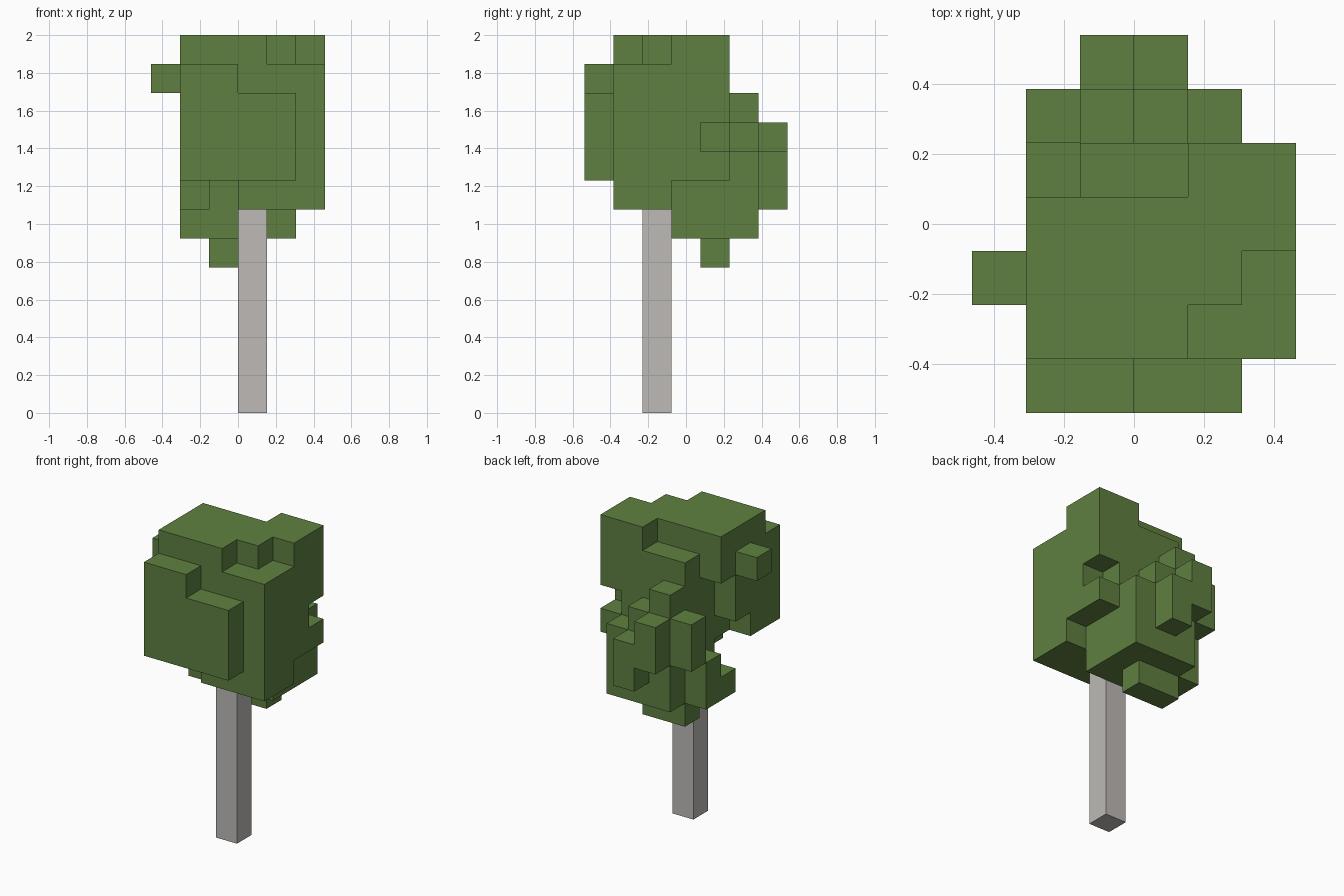
import bpy, bmesh
from itertools import product
from mathutils import Vector

if "Cube" in bpy.data.objects:
    bpy.data.objects.remove(bpy.data.objects["Cube"], do_unlink=True)

CELL = 2 / 13                      # the tree is 6 x 7 x 13 blocks
ORIGIN = Vector((-3, -3.5, 0))


def material(name, rgb):
    mat = bpy.data.materials.new(name)
    mat.use_nodes = True
    colour = (*rgb, 1)
    mat.diffuse_color = colour
    bsdf = mat.node_tree.nodes["Principled BSDF"]
    bsdf.inputs["Base Color"].default_value = colour
    bsdf.inputs["Roughness"].default_value = 0.9
    return mat


def box(x0, x1, y0, y1, z0, z1):
    """Set of block cells in a box."""
    return set(product(range(x0, x1), range(y0, y1), range(z0, z1)))


def build(name, cells, mat):
    """Turn cells into one clean shell of merged flat faces."""
    bm = bmesh.new()
    for cell in cells:
        for axis, sign in product(range(3), (-1, 1)):
            near = list(cell)
            near[axis] += sign
            if tuple(near) in cells:
                continue
            normal, u = Vector(), Vector()
            normal[axis] = sign / 2
            u[(axis + 1) % 3] = 0.5
            v = normal.cross(u) * 2
            mid = Vector(cell) + Vector((0.5, 0.5, 0.5)) + normal + ORIGIN
            corners = (mid - u - v, mid + u - v, mid + u + v, mid - u + v)
            bm.faces.new([bm.verts.new(c * CELL) for c in corners])
    bmesh.ops.remove_doubles(bm, verts=bm.verts, dist=0.001)
    bmesh.ops.dissolve_limit(bm, angle_limit=0.01, verts=bm.verts, edges=bm.edges)
    mesh = bpy.data.meshes.new(name)
    bm.to_mesh(mesh)
    bm.free()
    mesh.materials.append(mat)
    obj = bpy.data.objects.new(name, mesh)
    bpy.context.collection.objects.link(obj)
    return obj


leaf_green = material("leaf green", (0.114, 0.216, 0.051))
bark_grey = material("bark grey", (0.51, 0.49, 0.47))

# Main crown
leaves = box(1, 6, 1, 5, 8, 13)

# Notches cut from the crown
leaves -= box(4, 6, 1, 2, 12, 13)      # front top corner
leaves -= box(5, 6, 2, 3, 12, 13)
leaves -= box(2, 4, 4, 5, 12, 13)      # back top shelf
leaves -= box(5, 6, 4, 5, 9, 10)       # side notch
leaves -= box(1, 2, 4, 5, 8, 13)       # hollow at the back corner
leaves -= box(1, 2, 3, 4, 8, 11)
leaves -= box(1, 2, 2, 3, 8, 9)

# Front slab and side twig
leaves |= box(1, 3, 0, 1, 8, 12) | box(3, 5, 0, 1, 8, 11)
leaves |= box(0, 1, 2, 3, 11, 12)

# Hanging underside
leaves |= box(3, 6, 1, 3, 7, 8) | box(2, 5, 3, 6, 6, 8)
leaves |= box(1, 2, 4, 5, 6, 8) | box(1, 2, 3, 4, 6, 7)
leaves |= box(2, 4, 4, 5, 5, 6)

# Stepped columns on the back
for x, top in ((1, 10), (2, 11), (3, 10), (4, 9)):
    leaves |= box(x, x + 1, 5, 6, 8, top)
leaves |= box(3, 4, 6, 7, 7, 9) | box(2, 3, 6, 7, 8, 10)

build("foliage", leaves, leaf_green)
build("trunk", box(3, 4, 2, 3, 0, 7), bark_grey)
